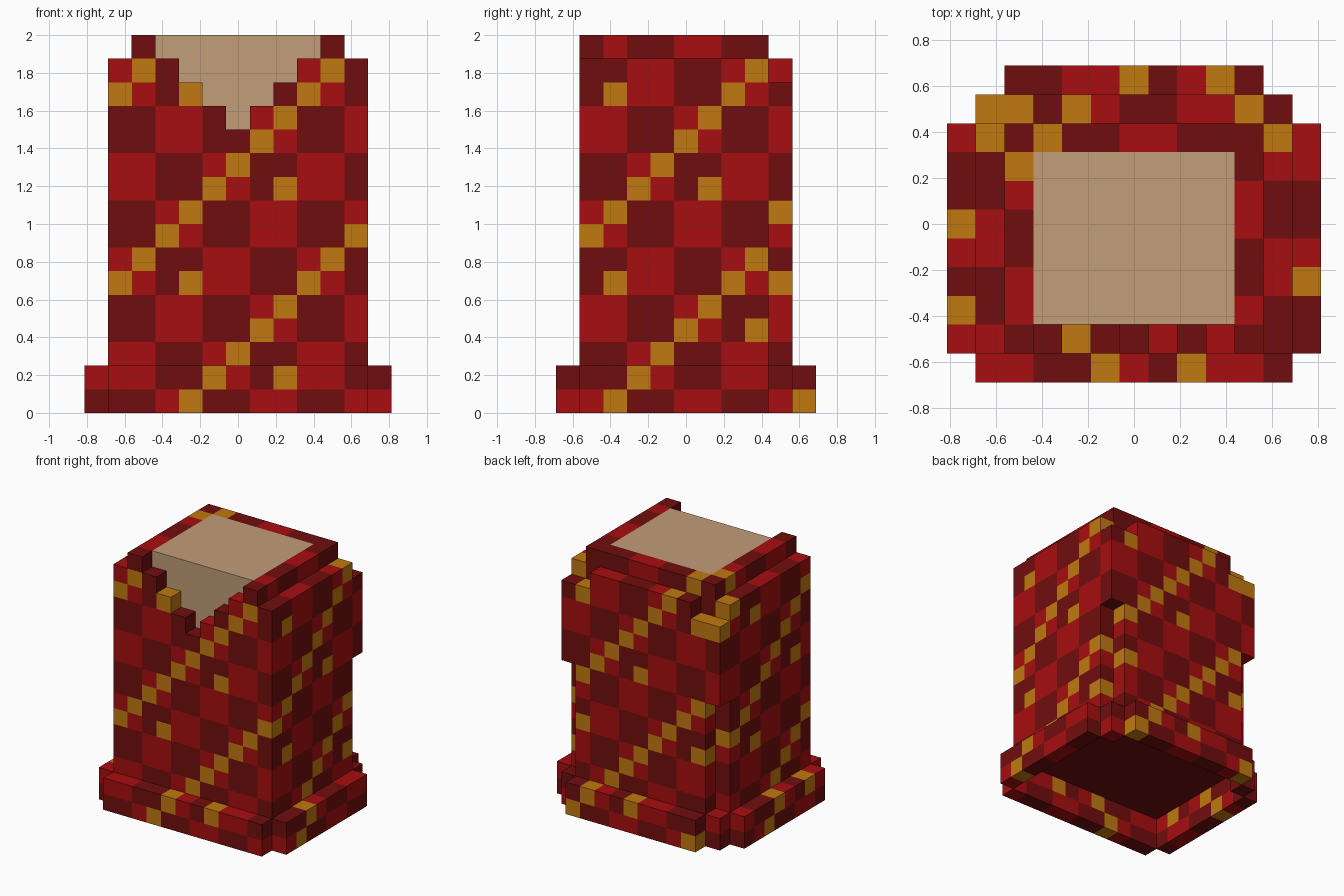
import bpy, bmesh
from mathutils import Vector

cube = bpy.data.objects.get("Cube")
if cube:
    bpy.data.objects.remove(cube, do_unlink=True)

S = 0.125                                # edge length of one block
ORIGIN = Vector((-6.5, -5.5, 0)) * S
DARK, RED, GOLD, TAN = range(4)


def linear(c):
    c /= 255
    return c / 12.92 if c <= 0.04045 else ((c + 0.055) / 1.055) ** 2.4


def material(name, rgb):
    m = bpy.data.materials.new(name)
    col = [linear(c) for c in rgb] + [1]
    m.use_nodes = True
    m.diffuse_color = col
    bsdf = next(n for n in m.node_tree.nodes if n.type == 'BSDF_PRINCIPLED')
    bsdf.inputs["Base Color"].default_value = col
    bsdf.inputs["Roughness"].default_value = 0.9
    return m


MATS = [material("dark red", (113, 13, 14)), material("red", (167, 14, 16)),
        material("gold", (192, 121, 16)), material("tan", (194, 157, 120))]


def box(xs, ys, zs):
    """All blocks in inclusive index ranges."""
    return {(i, j, k) for i in range(xs[0], xs[1] + 1)
            for j in range(ys[0], ys[1] + 1) for k in range(zs[0], zs[1] + 1)}


def around(i, j, k):
    """Step count around the outside, counter-clockwise from the front."""
    if j <= 1 and 1 <= i <= 11:
        return i
    if i >= 11 or (k == 15 and i == 10):
        return j + 10
    if i <= 1 or (k == 15 and i == 2):
        return 42 - j
    return 30 - i


def cloth(cell):
    """Two-block checks with gold diagonal stripes and gold dots."""
    u, k = around(*cell), cell[2]
    stripe = (u - k) % 8 == 4
    dot = ((u - k) % 8 == 7 and u % 4 == 0 and (u, k) != (16, 1)) or (u, k) == (18, 3)
    if stripe or dot:
        return GOLD
    return DARK if ((u + 1) // 2 + (k + 1) // 2) % 2 else RED


# Neck block, and the stepped opening cut in the front wall
neck = box((3, 9), (2, 7), (12, 15))
opening = set()
for half, k in enumerate((12, 13, 14, 15)):
    opening |= box((6 - half, 6 + half), (1, 1), (k, k))

# Body with notched back corners
body = box((1, 11), (1, 9), (2, 14)) - neck - opening
for i in (1, 11):
    body -= box((i, i), (9, 9), (2, 8))
for xs in ((1, 2), (10, 11)):
    body -= box(xs, (9, 9), (14, 14))

# Collar ring on top
collar = box((2, 10), (1, 8), (15, 15)) - neck - opening

# Hem ring around the open bottom
hem = box((1, 11), (0, 0), (0, 1)) | box((2, 10), (10, 10), (0, 1))
for i, corner in ((0, 1), (12, 11)):
    hem |= box((i, i), (1, 8), (0, 1)) | box((corner, corner), (9, 9), (0, 1))

SOLID = body | collar | hem | neck


def build(name, cells, rule):
    """Mesh the exposed block faces and colour them by rule."""
    bm = bmesh.new()
    verts = {}
    for cell in sorted(cells):
        for axis in range(3):
            for side in (0, 1):
                step = [0, 0, 0]
                step[axis] = 2 * side - 1
                if tuple(c + d for c, d in zip(cell, step)) in SOLID:
                    continue
                loop = []
                for a, b in ((0, 0), (1, 0), (1, 1), (0, 1)):
                    p = list(cell)
                    p[axis] += side
                    p[(axis + 1) % 3] += a
                    p[(axis + 2) % 3] += b
                    key = tuple(p)
                    if key not in verts:
                        verts[key] = bm.verts.new(ORIGIN + Vector(key) * S)
                    loop.append(verts[key])
                face = bm.faces.new(loop if side else loop[::-1])
                # plain dark lining under the body
                lining = cell[2] == 2 and step[2] == -1
                face.material_index = DARK if lining else rule(cell)
    mesh = bpy.data.meshes.new(name)
    bm.to_mesh(mesh)
    bm.free()
    for m in MATS:
        mesh.materials.append(m)
    obj = bpy.data.objects.new(name, mesh)
    bpy.context.collection.objects.link(obj)


build("body", body, cloth)
build("collar", collar, cloth)
build("hem", hem, cloth)
build("neck", neck, lambda cell: TAN)
